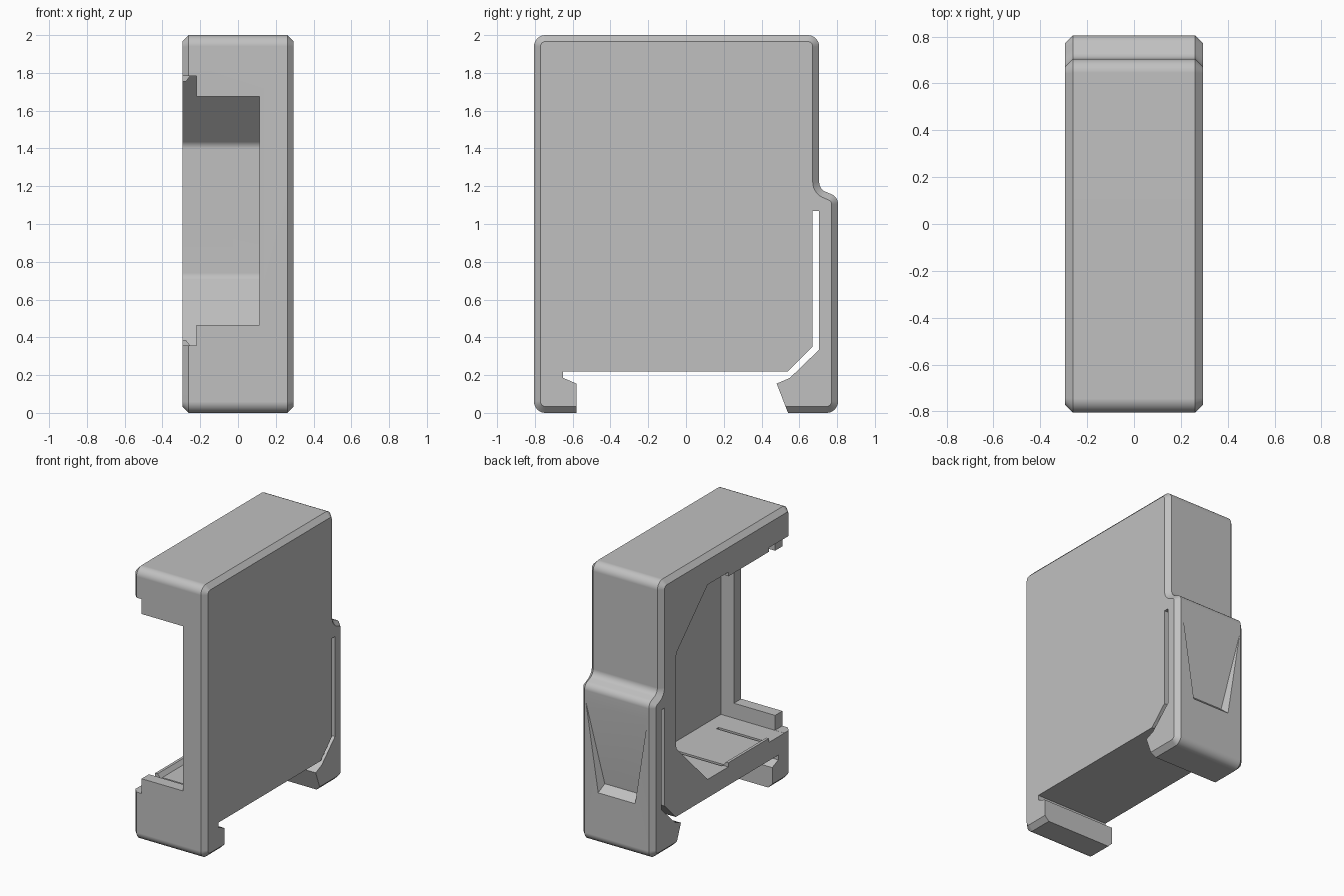
import bpy, bmesh, math
from mathutils import Vector

if "Cube" in bpy.data.objects:
    bpy.data.objects.remove(bpy.data.objects["Cube"])

HALF, CH = 0.295, 0.034      # half width and edge chamfer

grey = bpy.data.materials.new("light_grey_plastic")
grey.diffuse_color = (0.53, 0.53, 0.53, 1)
grey.use_nodes = True
grey.node_tree.nodes["Principled BSDF"].inputs["Base Color"].default_value = grey.diffuse_color


def fillet(points, seg=6):
    """Round the corners of a closed polygon given as (y, z, radius)."""
    out = []
    n = len(points)
    for i, (y, z, r) in enumerate(points):
        p = Vector((y, z))
        if r == 0:
            out.append(p)
            continue
        a = (Vector(points[i - 1][:2]) - p).normalized()
        b = (Vector(points[(i + 1) % n][:2]) - p).normalized()
        half = a.angle(b) / 2
        centre = p + (a + b).normalized() * r / math.sin(half)
        v0 = p + a * r / math.tan(half) - centre
        v1 = p + b * r / math.tan(half) - centre
        total = v0.angle(v1)
        for k in range(seg + 1):
            t = k / seg
            out.append(centre + (v0 * math.sin((1 - t) * total)
                                 + v1 * math.sin(t * total)) / math.sin(total))
    return out


def inset(pts, count):
    """Move the first count-1 edges inward by the chamfer size."""
    n = len(pts)
    lines = []
    for i in range(n):
        d = (pts[(i + 1) % n] - pts[i]).normalized()
        lines.append((Vector((-d.y, d.x)), CH if i < count - 1 else 0.0))
    res = []
    for i in range(n):
        (n1, d1), (n2, d2) = lines[i - 1], lines[i]
        det = n1.x * n2.y - n1.y * n2.x
        if abs(det) < 1e-4:
            off = n1 * d1
        else:
            off = Vector(((d1 * n2.y - d2 * n1.y) / det,
                          (n1.x * d2 - n2.x * d1) / det))
        res.append(pts[i] + off)
    return res


def finish(name, bm):
    bmesh.ops.recalc_face_normals(bm, faces=bm.faces)
    me = bpy.data.meshes.new(name)
    bm.to_mesh(me)
    bm.free()
    me.materials.append(grey)
    ob = bpy.data.objects.new(name, me)
    bpy.context.collection.objects.link(ob)
    return ob


def loft(name, sections):
    """Skin a list of (x, outline) sections and cap both ends."""
    bm = bmesh.new()
    rings = [[bm.verts.new((x, p[0], p[1])) for p in pts] for x, pts in sections]
    for a, b in zip(rings, rings[1:]):
        for i in range(len(a)):
            j = (i + 1) % len(a)
            bm.faces.new((a[i], a[j], b[j], b[i]))
    bm.faces.new(rings[0][::-1])
    bm.faces.new(rings[-1])
    return finish(name, bm)


def box(name, x0, x1, y0, y1, z0, z1):
    outline = [(y0, z0), (y1, z0), (y1, z1), (y0, z1)]
    return loft(name, [(x0, outline), (x1, outline)])


# Case shell: outer contour is chamfered, rail recess and spring slot are not
outer = fillet([(0.54, 0, 0), (0.805, 0, 0.06), (0.805, 1.143, 0.055),
                (0.705, 1.185, 0.055), (0.705, 2, 0.06), (-0.805, 2, 0.06),
                (-0.805, 0, 0.06), (-0.58, 0, 0)])
recess = [Vector(p) for p in (
    (-0.58, 0.155), (-0.65, 0.185), (-0.65, 0.22), (0.54, 0.22), (0.67, 0.35),
    (0.67, 1.07), (0.705, 1.07), (0.705, 0.335), (0.55, 0.185), (0.48, 0.155))]
full = outer + recess
small = inset(full, len(outer))
case = loft("case", [(-HALF, small), (-HALF + CH, full),
                     (HALF - CH, full), (HALF, small)])

# Hollow interior, open on the left side
hollow = fillet([(-0.72, 0.355, 0), (0.17, 0.355, 0), (0.535, 0.72, 0.05),
                 (0.535, 1.42, 0.05), (0.17, 1.785, 0), (-0.72, 1.785, 0)])
cutters = [loft("interior_cutter", [(-0.4, hollow), (0.22, hollow)]),
           box("window_cutter", -0.4, 0.115, -0.9, -0.7, 0.465, 1.675),
           box("lid_step_cutter", -0.4, -0.22, -0.9, -0.7, 0.356, 1.784)]

# Slits beside the snap tabs, at floor and ceiling
for y in (-0.07, -0.53):
    for z in (0.30, 1.74):
        cutters.append(box("slit_cutter", -0.25, 0.115,
                           y - 0.012, y + 0.012, z, z + 0.1))

# Tapered finger scoop on the back spring arm
bm = bmesh.new()
for s in (-1, 1):
    for x, y, z in ((0.25, 0.805, 1.02), (0.15, 0.805, 0.38), (0.135, 0.75, 0.43),
                    (0.25, 0.83, 1.02), (0.15, 0.83, 0.38)):
        bm.verts.new((s * x, y, z))
bmesh.ops.convex_hull(bm, input=bm.verts)
cutters.append(finish("scoop_cutter", bm))

bpy.context.view_layer.objects.active = case
for c in cutters:
    c.hide_render = True
    m = case.modifiers.new("cut", 'BOOLEAN')
    m.operation, m.solver, m.object = 'DIFFERENCE', 'EXACT', c
    bpy.ops.object.modifier_apply(modifier=m.name)
    bpy.data.objects.remove(c)

# Rounded edges shade smoothly, flat faces stay flat
bpy.ops.object.select_all(action='DESELECT')
case.select_set(True)
bpy.ops.object.shade_smooth_by_angle(angle=math.radians(28))
w = case.modifiers.new("flat_faces", 'WEIGHTED_NORMAL')
w.keep_sharp = True

# Snap tabs along the open rim
for name, z, s in (("lower_snap_tab", 0.355, 1), ("upper_snap_tab", 1.785, -1)):
    bm = bmesh.new()
    ends = [[bm.verts.new((x, y, z + s * h)) for x, h in
             ((-HALF, -0.01), (-HALF, 0.03), (-0.275, 0.03), (-0.245, -0.01))]
            for y in (-0.54, -0.07)]
    for i in range(4):
        j = (i + 1) % 4
        bm.faces.new((ends[0][i], ends[0][j], ends[1][j], ends[1][i]))
    bm.faces.new(ends[0])
    bm.faces.new(ends[1])
    finish(name, bm)
